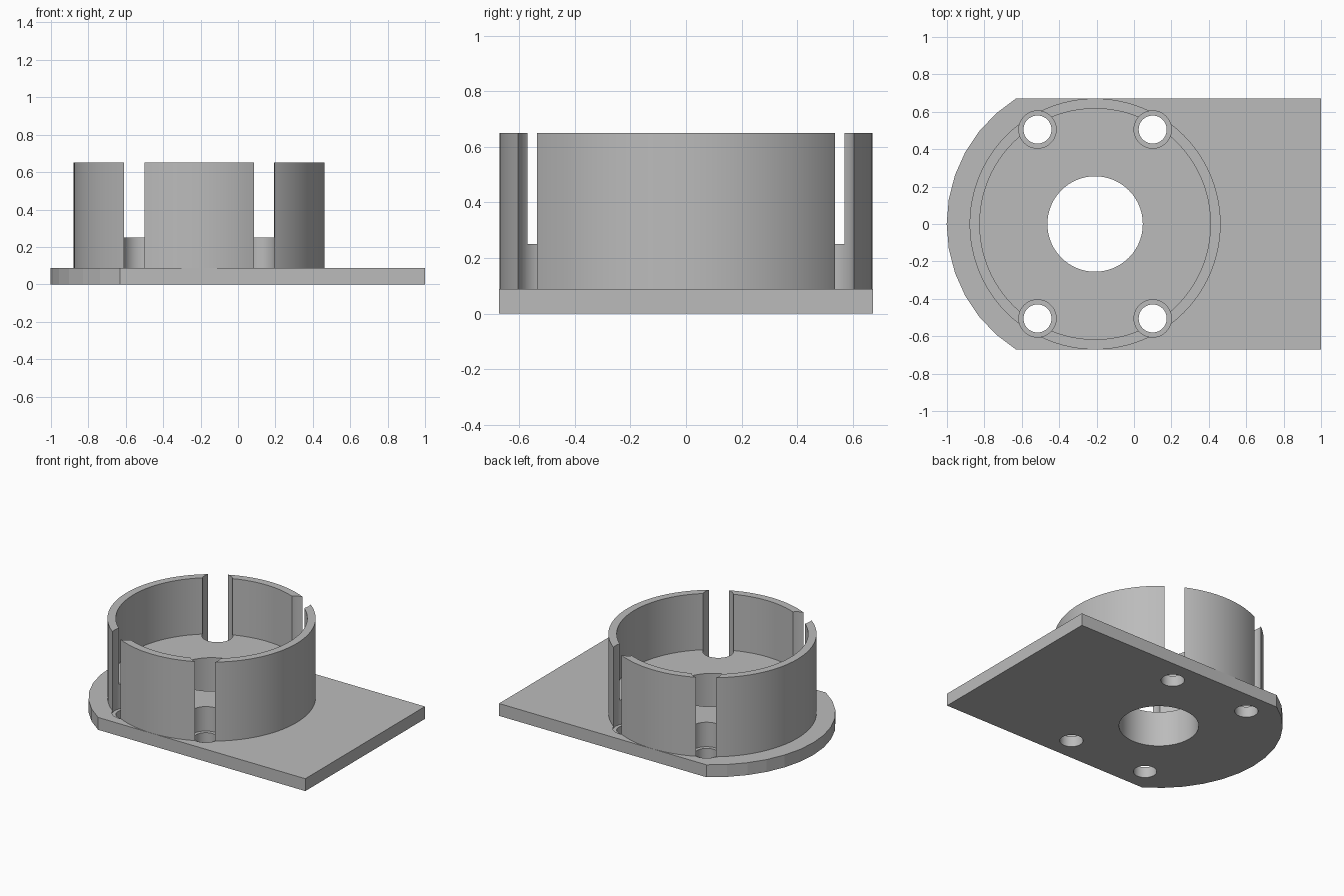
import bpy, bmesh
from math import sin, cos, pi, atan2, hypot

cube = bpy.data.objects.get("Cube")
if cube:
    bpy.data.objects.remove(cube, do_unlink=True)

CX = -0.208                       # axis of the cup
HALF, THICK = 0.672, 0.088        # plate half width and thickness
HOLE_R, BOLT_R, BORE_R = 0.255, 0.075, 0.1
SEGS = 96

grey = bpy.data.materials.new("plain grey")
grey.use_nodes = True
colour = (0.5, 0.5, 0.5, 1)
grey.diffuse_color = colour
grey.node_tree.nodes["Principled BSDF"].inputs["Base Color"].default_value = colour


def add_object(name, bm):
    bmesh.ops.recalc_face_normals(bm, faces=bm.faces)
    mesh = bpy.data.meshes.new(name)
    bm.to_mesh(mesh)
    bm.free()
    obj = bpy.data.objects.new(name, mesh)
    bpy.context.collection.objects.link(obj)
    mesh.materials.append(grey)
    return obj


def prism(bm, outline, z0, z1):
    low = [bm.verts.new((x, y, z0)) for x, y in outline]
    high = [bm.verts.new((x, y, z1)) for x, y in outline]
    bm.faces.new(low[::-1])
    bm.faces.new(high)
    n = len(outline)
    for i in range(n):
        j = (i + 1) % n
        bm.faces.new((low[i], low[j], high[j], high[i]))


def circle(x, y, r, n):
    return [(x + r * cos(2 * pi * i / n), y + r * sin(2 * pi * i / n)) for i in range(n)]


def cutter(name, centres, r, z0, z1, n=48):
    bm = bmesh.new()
    for x, y in centres:
        prism(bm, circle(x, y, r, n), z0, z1)
    obj = add_object(name, bm)
    obj.hide_render = True
    return obj


def cut(obj, tools):
    for tool in tools:
        mod = obj.modifiers.new(tool.name, 'BOOLEAN')
        mod.operation = 'DIFFERENCE'
        mod.solver = 'EXACT'
        mod.object = tool
        bpy.context.view_layer.objects.active = obj
        bpy.ops.object.modifier_apply(modifier=mod.name)


# Base plate: square at one end, faceted arc at the other
edge_x = -0.63
arc_r = hypot(edge_x - CX, HALF)
a0 = atan2(HALF, edge_x - CX)
steps = 12
outline = [(1, -HALF), (1, HALF)]
for i in range(steps + 1):
    a = a0 + (2 * pi - 2 * a0) * i / steps
    outline.append((CX + arc_r * cos(a), arc_r * sin(a)))
bm = bmesh.new()
prism(bm, outline, 0, THICK)
plate = add_object("base_plate", bm)

# Cup: thick floor and thin wall, turned around its axis
profile = [(HOLE_R, THICK), (0.671, THICK), (0.671, 0.65),
           (0.617, 0.65), (0.617, 0.25), (HOLE_R, 0.25)]
bm = bmesh.new()
rings = [[bm.verts.new((x, y, z)) for x, y in circle(CX, 0, r, SEGS)] for r, z in profile]
for k, ring in enumerate(rings):
    after = rings[(k + 1) % len(rings)]
    for i in range(SEGS):
        j = (i + 1) % SEGS
        bm.faces.new((ring[i], ring[j], after[j], after[i]))
cup = add_object("cup", bm)

# Bolt holes, and counterbores that also slot the wall
bolts = [(CX + sx * 0.308, sy * 0.505) for sx in (-1, 1) for sy in (-1, 1)]
bores = cutter("counterbore_cutter", bolts, BORE_R, 0.076, 1)
holes = cutter("bolt_hole_cutter", bolts, BOLT_R, -0.2, 0.5)
centre = cutter("centre_hole_cutter", [(CX, 0)], HOLE_R, -0.2, 0.5, SEGS)
cut(plate, [bores, holes, centre])
cut(cup, [bores])
for tool in (bores, holes, centre):
    bpy.data.objects.remove(tool, do_unlink=True)

# Smooth the cylinders; plate facets stay crisp
for obj, angle in ((plate, 8), (cup, 30)):
    bpy.ops.object.select_all(action='DESELECT')
    obj.select_set(True)
    bpy.context.view_layer.objects.active = obj
    bpy.ops.object.shade_smooth_by_angle(angle=angle * pi / 180)
